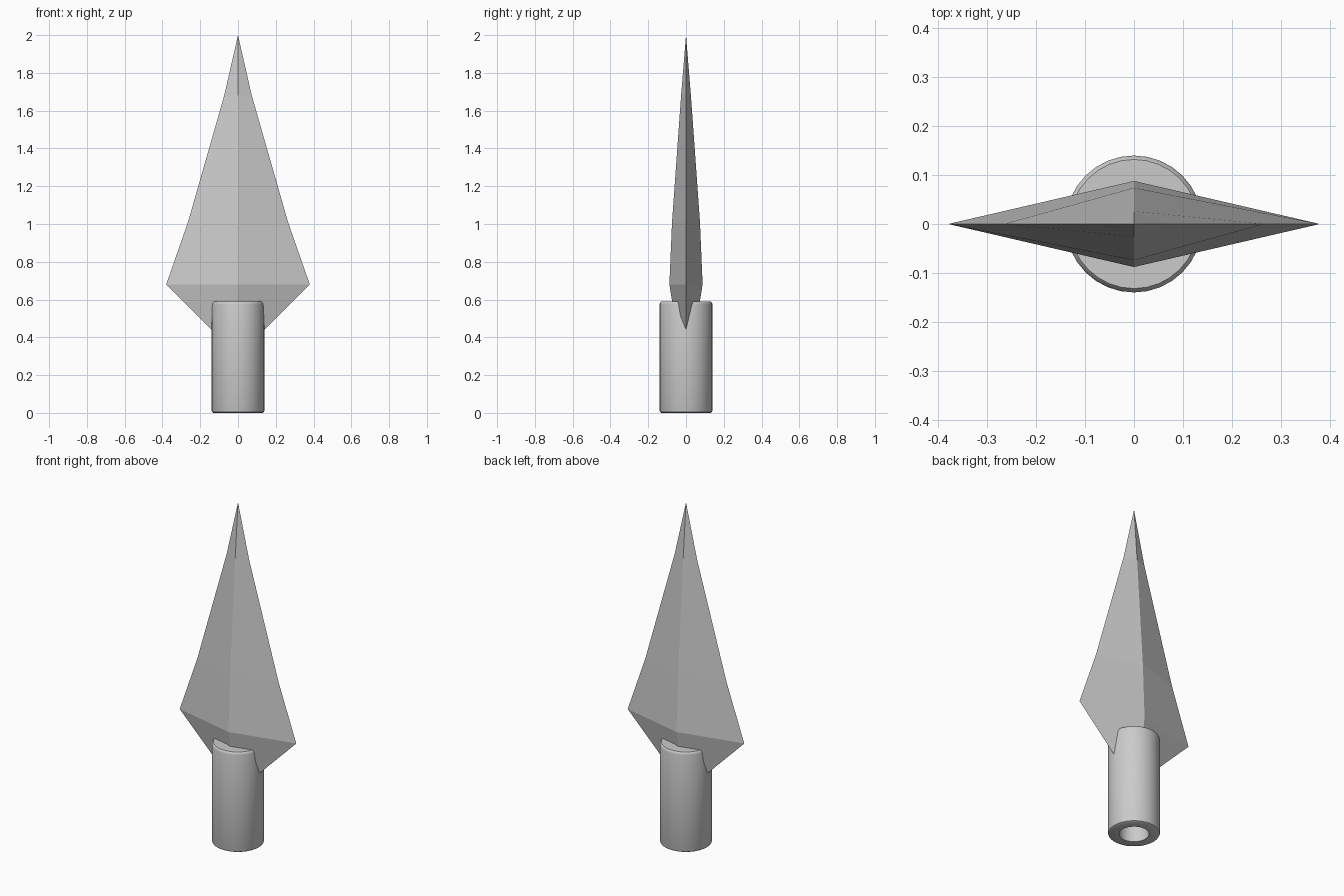
import bpy, math

if "Cube" in bpy.data.objects:
    bpy.data.objects.remove(bpy.data.objects["Cube"])

steel = bpy.data.materials.new("light_grey_steel")
steel.diffuse_color = (0.6, 0.6, 0.6, 1)
steel.use_nodes = True
steel.node_tree.nodes["Principled BSDF"].inputs["Base Color"].default_value = steel.diffuse_color


def make_object(name, verts, faces):
    mesh = bpy.data.meshes.new(name)
    mesh.from_pydata(verts, [], faces)
    mesh.materials.append(steel)
    obj = bpy.data.objects.new(name, mesh)
    bpy.context.collection.objects.link(obj)
    return obj


def bridge(rings, n):
    """Quads joining successive rings of n vertices."""
    return [(r * n + i, r * n + (i + 1) % n,
             (r + 1) * n + (i + 1) % n, (r + 1) * n + i)
            for r in range(rings - 1) for i in range(n)]


# Blade: diamond sections (z, half width, half thickness) closing to a point
sections = [(0.42, 0.12, 0.046), (0.68, 0.38, 0.088),
            (1.01, 0.265, 0.074), (1.68, 0.073, 0.026)]
verts = [p for z, w, t in sections
         for p in ((w, 0, z), (0, t, z), (-w, 0, z), (0, -t, z))]
faces = bridge(len(sections), 4)
tip, last = len(verts), len(verts) - 4
verts.append((0, 0, 2.0))
faces += [(last + i, last + (i + 1) % 4, tip) for i in range(4)]
faces.append((3, 2, 1, 0))
make_object("blade", verts, faces)

# Socket: lathed tube with rounded rims and a blind hole in the bottom
profile = [(0.08, 0.40), (0.08, 0.0), (0.130, 0.0), (0.137, 0.004),
           (0.14, 0.012), (0.14, 0.575), (0.138, 0.583), (0.132, 0.59)]
n = 32
verts = [(r * math.cos(2 * math.pi * i / n), r * math.sin(2 * math.pi * i / n), z)
         for r, z in profile for i in range(n)]
faces = bridge(len(profile), n)
faces.append(tuple(reversed(range(n))))                 # hole end
faces.append(tuple(range(len(verts) - n, len(verts))))  # top cap
socket = make_object("socket", verts, faces)
bpy.context.view_layer.objects.active = socket
socket.select_set(True)
bpy.ops.object.shade_smooth_by_angle(angle=math.radians(30))
